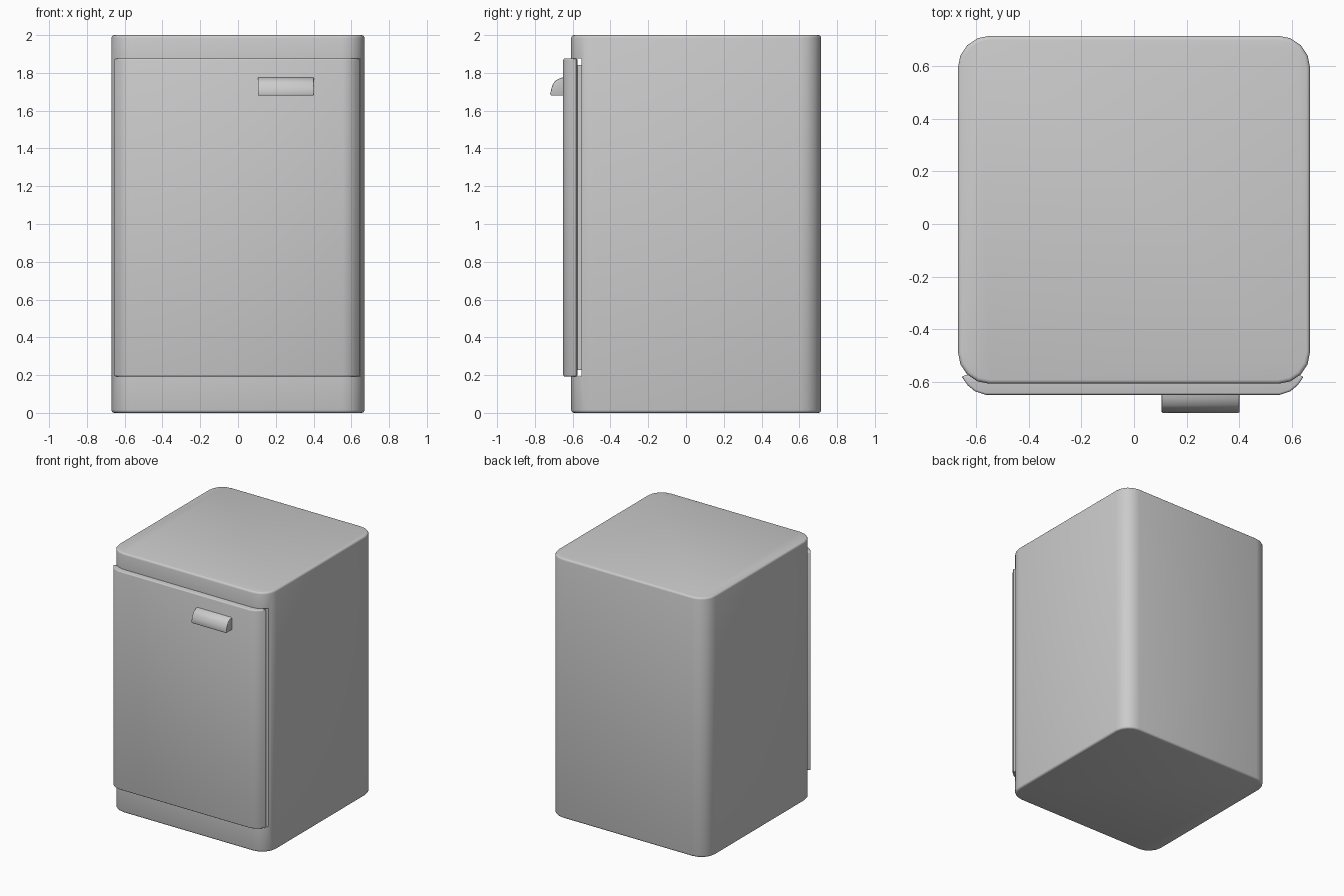
import bpy, bmesh
from math import sin, cos, pi, radians

if "Cube" in bpy.data.objects:
    bpy.data.objects.remove(bpy.data.objects["Cube"])


def prism(name, pts, to3d, a, b, bevel=0.0, segs=3):
    """Extrude a 2D outline from a to b and round the rims of both caps."""
    bm = bmesh.new()
    rings = [[bm.verts.new(to3d(p, h)) for p in pts] for h in (a, b)]
    caps = [bm.faces.new(r) for r in rings]
    n = len(pts)
    for i in range(n):
        j = (i + 1) % n
        bm.faces.new((rings[0][i], rings[0][j], rings[1][j], rings[1][i]))
    if bevel:
        rim = list({e for f in caps for e in f.edges})
        bmesh.ops.bevel(bm, geom=rim, offset=bevel, segments=segs,
                        profile=0.5, affect='EDGES')
    bmesh.ops.recalc_face_normals(bm, faces=bm.faces[:])
    me = bpy.data.meshes.new(name)
    bm.to_mesh(me)
    bm.free()
    ob = bpy.data.objects.new(name, me)
    bpy.context.collection.objects.link(ob)
    return ob


def activate(ob):
    bpy.ops.object.select_all(action='DESELECT')
    ob.select_set(True)
    bpy.context.view_layer.objects.active = ob


def smooth(ob):
    activate(ob)
    bpy.ops.object.shade_smooth_by_angle(angle=radians(40))


def rounded(x, y0, y1, r, segs=4):
    """Rounded rectangle outline, counter-clockwise."""
    out = []
    for k, (cx, cy) in enumerate([(x - r, y1 - r), (r - x, y1 - r),
                                  (r - x, y0 + r), (x - r, y0 + r)]):
        for i in range(segs + 1):
            t = (k + i / segs) * pi / 2
            out.append((cx + r * cos(t), cy + r * sin(t)))
    return out


def upright(p, h):
    return (p[0], p[1], h)


def sideways(p, h):
    return (h, p[0], p[1])


# Cabinet with rounded corners
cabinet = prism("cabinet", rounded(0.67, -0.608, 0.716, 0.12), upright, 0, 2, 0.015)

# Shallow cut across the cabinet front, where the door sits
cut_outline = [(-0.9, -0.9), (0.9, -0.9), (0.9, -0.553), (-0.9, -0.553)]
cutter = prism("recess_cutter", cut_outline, upright, 0.193, 1.876)
cutter.hide_render = True
mod = cabinet.modifiers.new("recess", 'BOOLEAN')
mod.object = cutter
mod.operation = 'DIFFERENCE'
mod.solver = 'EXACT'
activate(cabinet)
bpy.ops.object.modifier_apply(modifier=mod.name)
bpy.data.objects.remove(cutter, do_unlink=True)
smooth(cabinet)

# Door seal between cabinet and door
seal_outline = [(-0.632, -0.585), (0.622, -0.585), (0.622, -0.548), (-0.632, -0.548)]
smooth(prism("door_seal", seal_outline, upright, 0.228, 1.842))

# Door panel, front corners curved to follow the cabinet
half = [(0.56, -0.65), (0.6, -0.637), (0.628, -0.614), (0.65, -0.582), (0.636, -0.575)]
door_outline = half + [(-x, y) for x, y in reversed(half)]
door_outline = [(x - 0.005, y) for x, y in door_outline]
smooth(prism("door", door_outline, upright, 0.193, 1.876, 0.008))

# Handle: wedge profile leaning outward toward the bottom
handle_outline = [(-0.645, 1.68), (-0.715, 1.68), (-0.719, 1.69), (-0.712, 1.72),
                  (-0.703, 1.744), (-0.69, 1.76), (-0.665, 1.773), (-0.645, 1.777)]
smooth(prism("handle", handle_outline, sideways, 0.105, 0.402, 0.005, 2))
